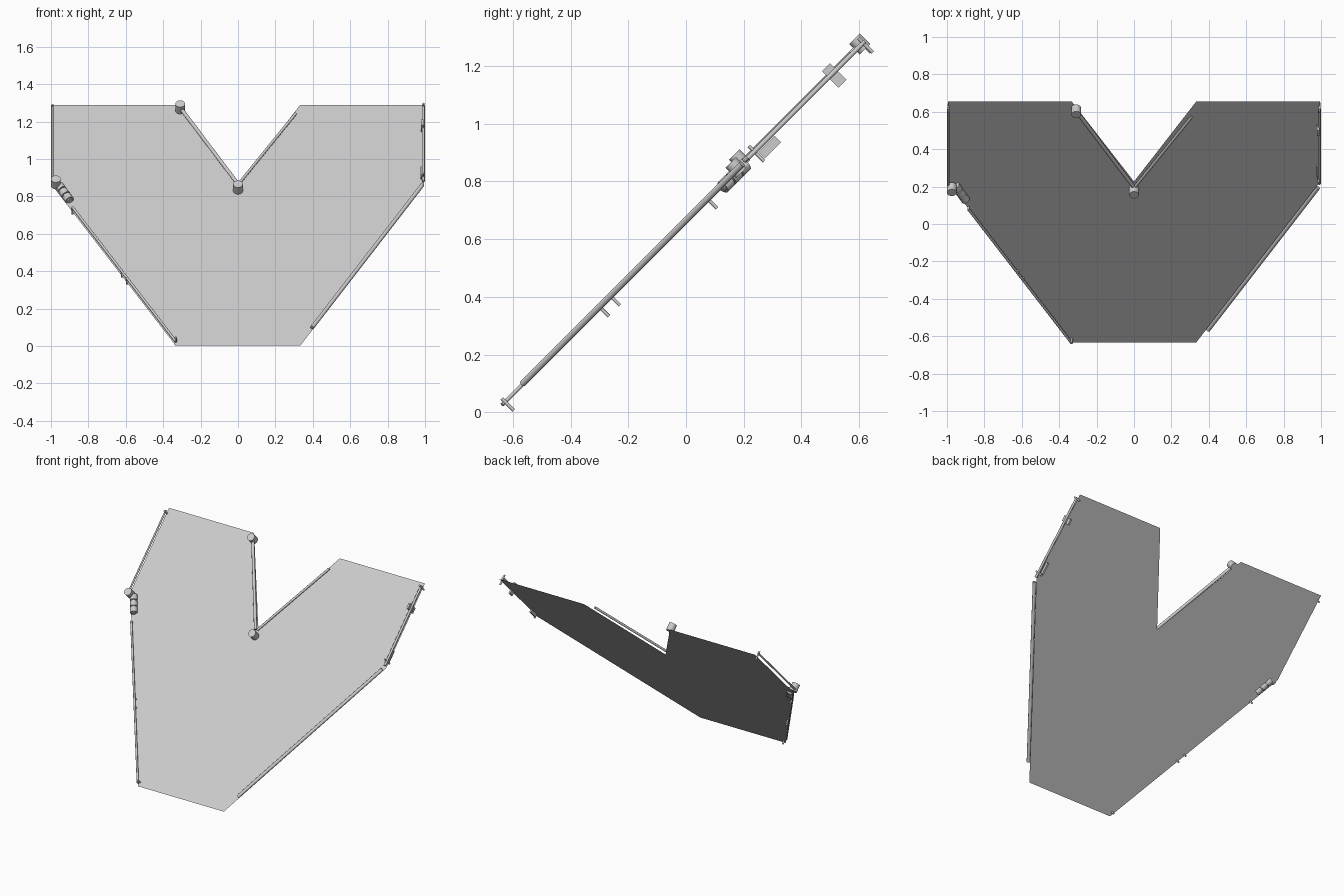
import bpy, bmesh, math
from mathutils import Vector, Matrix

if "Cube" in bpy.data.objects:
    bpy.data.objects.remove(bpy.data.objects["Cube"])

S = math.sqrt(0.5)
OFFSET = 0.635          # the plate lies in the plane z = y + OFFSET
TILT = Matrix.Rotation(math.radians(45), 4, 'X')


def pos(x, t, h=0.0):
    """x across, t = height of the point on the plate, h = distance above the plate."""
    return Vector((x, t - OFFSET - h * S, t + h * S))


def finish(name, bm, smooth=False):
    me = bpy.data.meshes.new(name)
    bm.to_mesh(me)
    bm.free()
    ob = bpy.data.objects.new(name, me)
    bpy.context.collection.objects.link(ob)
    if smooth:
        bpy.ops.object.select_all(action='DESELECT')
        bpy.context.view_layer.objects.active = ob
        ob.select_set(True)
        bpy.ops.object.shade_smooth_by_angle(angle=math.radians(40))
    return ob


def rod(name, a, b, r, sides=12):
    a, b = pos(*a), pos(*b)
    d = b - a
    m = Matrix.Translation((a + b) / 2) @ d.to_track_quat('Z', 'Y').to_matrix().to_4x4()
    bm = bmesh.new()
    bmesh.ops.create_cone(bm, cap_ends=True, segments=sides, radius1=r, radius2=r,
                          depth=d.length, matrix=m)
    return finish(name, bm, True)


def block(name, x, t, h0, h1, width, length):
    m = (Matrix.Translation(pos(x, t, (h0 + h1) / 2)) @ TILT
         @ Matrix.Diagonal((width, length, h1 - h0, 1)))
    bm = bmesh.new()
    bmesh.ops.create_cube(bm, size=1, matrix=m)
    return finish(name, bm)


# V-shaped sheet, one flat face
half = [(0.333, 0.002), (0.995, 0.86), (0.995, 1.29), (0.333, 1.29)]
outline = half + [(0, 0.862)] + [(-x, t) for x, t in reversed(half)]
bm = bmesh.new()
bm.faces.new([bm.verts.new(pos(x, t)) for x, t in outline])
finish("sheet", bm)

# rods along the edges
rod("notch_rod_left", (-0.305, 1.252, 0.025), (-0.005, 0.855, 0.025), 0.010)
rod("notch_rod_right", (0.008, 0.855, 0.025), (0.308, 1.225, 0.025), 0.008)
rod("side_rod_left", (-0.993, 0.86, 0.024), (-0.993, 1.27, 0.024), 0.006)
rod("side_rod_right", (0.991, 0.865, 0.022), (0.991, 1.27, 0.022), 0.008)
rod("lower_rod_left", (-0.885, 0.728, 0.02), (-0.333, 0.012, 0.02), 0.007)
rod("lower_rod_right", (0.985, 0.845, 0.022), (0.396, 0.083, 0.022), 0.011)

# round knobs
for i, (x, t) in enumerate([(0, 0.828), (-0.309, 1.257), (-0.974, 0.848)]):
    rod(f"knob_{i + 1}", (x, t, 0.002 if i < 2 else 0.012),
        (x, t, 0.054 if i < 2 else 0.064), 0.026, 20)

# ribbed grip below the left knob
start, end = Vector((-0.956, 0.85, 0.012)), Vector((-0.897, 0.767, 0.012))
for i in range(3):
    a = start.lerp(end, i / 3)
    b = start.lerp(end, (i + 0.85) / 3)
    rod(f"grip_ring_{i + 1}", a, b, 0.024, 16)
rod("grip_core", start, end, 0.016)

# small pegs through the sheet edge
pegs = [(0.991, 1.265, -0.025, 0.045), (0.988, 0.888, -0.025, 0.05),
        (-0.991, 1.262, -0.02, 0.04), (-0.333, 0.022, -0.022, 0.036),
        (-0.620, 0.388, -0.025, 0.025), (-0.593, 0.35, -0.025, 0.025),
        (-0.885, 0.725, -0.025, 0.025)]
for i, (x, t, h0, h1) in enumerate(pegs):
    rod(f"peg_{i + 1}", (x, t, h0), (x, t, h1), 0.006, 10)

# flat plates on the right side edge
block("side_plate_upper", 0.985, 1.158, -0.027, 0.054, 0.012, 0.039)
block("side_plate_lower", 0.982, 0.922, -0.02, 0.012, 0.012, 0.08)
